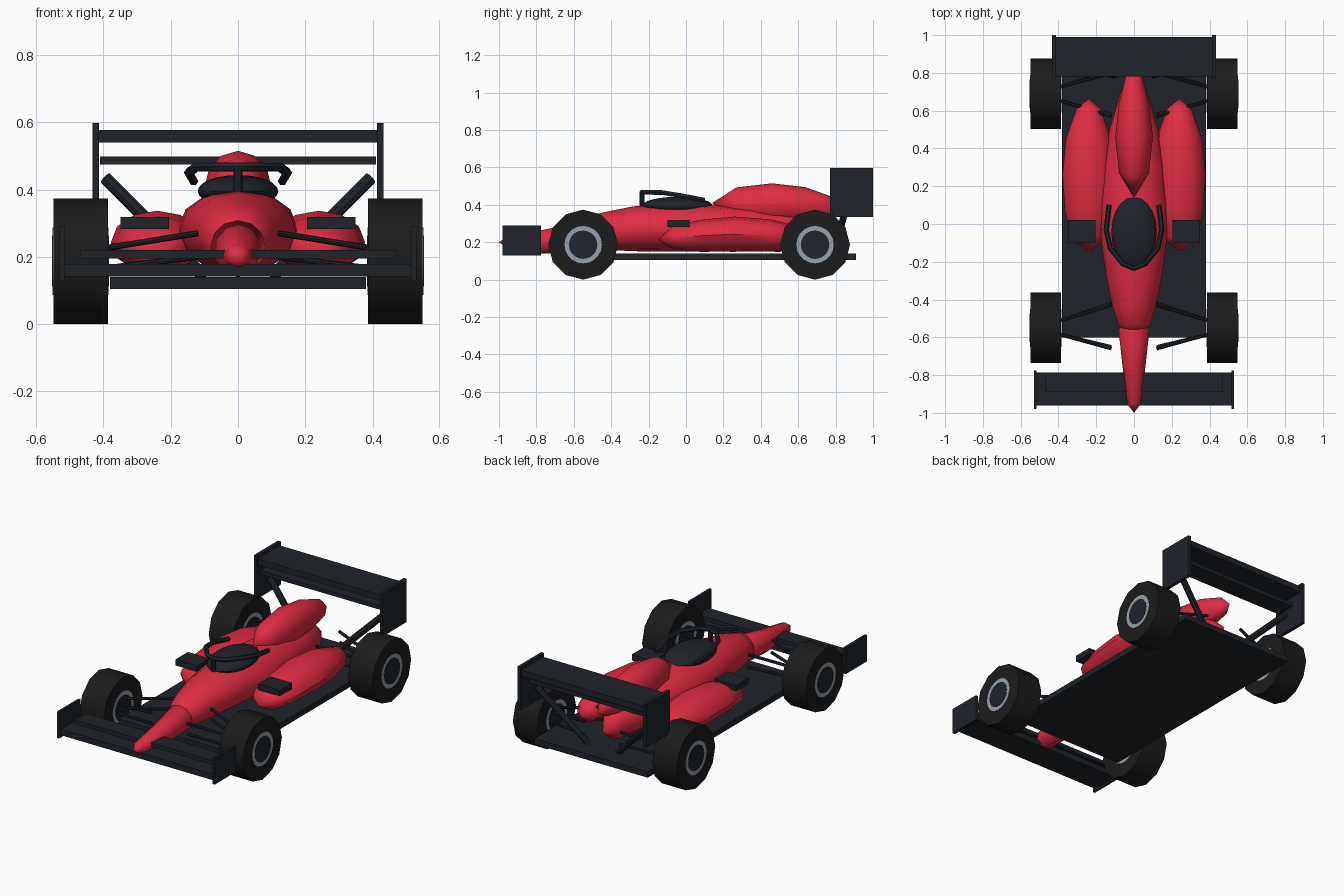
import bpy, bmesh, math
from mathutils import Vector

if "Cube" in bpy.data.objects:
    bpy.data.objects.remove(bpy.data.objects["Cube"])


def material(name, rgb):
    m = bpy.data.materials.new(name)
    m.diffuse_color = (*rgb, 1)
    m.use_nodes = True
    m.node_tree.nodes["Principled BSDF"].inputs["Base Color"].default_value = m.diffuse_color
    return m


RED = material("red_paint", (0.74, 0.025, 0.055))
DARK = material("dark_carbon", (0.014, 0.018, 0.024))
RUBBER = material("rubber", (0.012, 0.012, 0.012))
METAL = material("rim_metal", (0.30, 0.35, 0.42))


def finish(ob, name, mat, smooth=True):
    ob.name = name
    ob.data.materials.append(mat)
    if smooth:
        bpy.ops.object.select_all(action='DESELECT')
        ob.select_set(True)
        bpy.context.view_layer.objects.active = ob
        bpy.ops.object.shade_smooth_by_angle(angle=math.radians(40))
    return ob


def box(name, lo, hi, mat=DARK):
    lo, hi = Vector(lo), Vector(hi)
    bpy.ops.mesh.primitive_cube_add(size=1, location=(lo + hi) / 2)
    ob = bpy.context.object
    for v in ob.data.vertices:
        v.co = Vector(a * b for a, b in zip(v.co, hi - lo))
    return finish(ob, name, mat, False)


def cylinder(name, a, b, r, mat=DARK, sides=8):
    a, b = Vector(a), Vector(b)
    bpy.ops.mesh.primitive_cylinder_add(
        vertices=sides, radius=r, depth=(b - a).length, location=(a + b) / 2,
        rotation=(b - a).to_track_quat('Z', 'Y').to_euler())
    return finish(bpy.context.object, name, mat)


def loft(name, stations, mat=RED, x=0, sides=12):
    """Twelve-sided elliptical rings (y, z, half width, half height); zero width makes a tip."""
    bm = bmesh.new()
    rings = []
    for y, z, w, h in stations:
        n = sides if w > 0 else 1
        angs = [2 * math.pi * i / sides for i in range(n)]
        rings.append([bm.verts.new((x + w * math.sin(t), y, z + h * math.cos(t))) for t in angs])
    for r, s in zip(rings, rings[1:]):
        for i in range(sides):
            j = (i + 1) % sides
            quad = [r[i % len(r)], r[j % len(r)], s[j % len(s)], s[i % len(s)]]
            bm.faces.new(list(dict.fromkeys(quad)))
    bmesh.ops.recalc_face_normals(bm, faces=bm.faces)
    me = bpy.data.meshes.new(name)
    bm.to_mesh(me)
    bm.free()
    ob = bpy.data.objects.new(name, me)
    bpy.context.collection.objects.link(ob)
    return finish(ob, name, mat)


# Floor
box("floor", (-0.38, -0.6, 0.105), (0.38, 0.91, 0.14))

# Bodywork
loft("nose", [(-1.0, 0.20, 0, 0), (-0.95, 0.20, 0.037, 0.036), (-0.76, 0.203, 0.06, 0.064),
              (-0.56, 0.23, 0.082, 0.078), (-0.42, 0.25, 0, 0)])
loft("main_body", [(-0.615, 0.25, 0, 0), (-0.53, 0.25, 0.088, 0.085), (-0.44, 0.26, 0.115, 0.10),
                   (-0.28, 0.272, 0.148, 0.12), (-0.1, 0.277, 0.173, 0.127),
                   (0.1, 0.277, 0.18, 0.128), (0.3, 0.27, 0.165, 0.12), (0.5, 0.257, 0.13, 0.108),
                   (0.7, 0.245, 0.07, 0.09), (0.8, 0.24, 0, 0)])
loft("engine_cover", [(0.14, 0.41, 0, 0), (0.27, 0.40, 0.078, 0.093), (0.46, 0.405, 0.10, 0.11),
                      (0.64, 0.40, 0.08, 0.094), (0.78, 0.385, 0.045, 0.058), (0.85, 0.37, 0, 0)])

# Cockpit
bpy.ops.mesh.primitive_uv_sphere_add(segments=20, ring_count=12, location=(0, -0.045, 0.395))
cockpit = bpy.context.object
for v in cockpit.data.vertices:
    v.co = (v.co.x * 0.12, v.co.y * 0.188, v.co.z * 0.048)
finish(cockpit, "cockpit", DARK)

# Safety hoop around the cockpit
half = [(0.132, 0.10, 0.425), (0.147, -0.03, 0.45), (0.125, -0.13, 0.466), (0.06, -0.21, 0.467)]
path = half + [(0, -0.235, 0.467)] + [(-x, y, z) for x, y, z in reversed(half)]
curve = bpy.data.curves.new("hoop", 'CURVE')
curve.dimensions = '3D'
curve.bevel_depth = 0.014
curve.bevel_resolution = 1
curve.use_fill_caps = True
spline = curve.splines.new('POLY')
spline.points.add(len(path) - 1)
for p, co in zip(spline.points, path):
    p.co = (*co, 1)
hoop = bpy.data.objects.new("hoop", curve)
bpy.context.collection.objects.link(hoop)
bpy.ops.object.select_all(action='DESELECT')
hoop.select_set(True)
bpy.context.view_layer.objects.active = hoop
bpy.ops.object.convert(target='MESH')
finish(bpy.context.object, "cockpit_hoop", DARK)
cylinder("hoop_pillar", (0, -0.235, 0.37), (0, -0.235, 0.467), 0.013)

# Wings
box("front_wing_plane", (-0.52, -0.96, 0.142), (0.52, -0.785, 0.178))
box("front_wing_flap", (-0.47, -0.89, 0.195), (0.47, -0.785, 0.22))
box("rear_wing_plane", (-0.42, 0.78, 0.54), (0.42, 0.99, 0.577))
box("rear_wing_lower_plane", (-0.41, 0.80, 0.475), (0.41, 0.92, 0.498))

# Parts repeated on both sides
for side, s in (("right", 1), ("left", -1)):
    def sbox(name, lo, hi):
        xs = sorted((s * lo[0], s * hi[0]))
        box(f"{name}_{side}", (xs[0], *lo[1:]), (xs[1], *hi[1:]))

    def rod(name, a, b, r, mat=DARK, sides=8):
        cylinder(f"{name}_{side}", (s * a[0], *a[1:]), (s * b[0], *b[1:]), r, mat, sides)

    loft(f"side_pod_{side}", [(-0.15, 0.215, 0, 0), (-0.07, 0.225, 0.098, 0.063),
                              (0.08, 0.235, 0.127, 0.085), (0.26, 0.243, 0.138, 0.094),
                              (0.45, 0.237, 0.122, 0.085), (0.61, 0.225, 0.065, 0.06),
                              (0.665, 0.22, 0, 0)], x=s * 0.24)
    sbox("mirror", (0.205, -0.10, 0.282), (0.35, 0.02, 0.318))
    sbox("front_end_plate", (0.515, -0.98, 0.13), (0.53, -0.775, 0.29))
    sbox("rear_end_plate", (0.413, 0.77, 0.335), (0.433, 1.0, 0.597))
    rod("rear_wing_strut", (0.395, 0.87, 0.435), (0.10, 0.79, 0.14), 0.019)

    # Wheels with rims, and two pairs of suspension arms each
    for end, y, inner in (("front", -0.55, (-0.66, -0.43)), ("rear", 0.69, (0.57, 0.80))):
        c = 0.187
        rod(f"{end}_tyre", (0.387, y, c), (0.549, y, c), 0.187, RUBBER, 12)
        rod(f"{end}_rim", (0.385, y, c), (0.551, y, c), 0.10, METAL, 20)
        rod(f"{end}_hub", (0.383, y, c), (0.553, y, c), 0.076, DARK, 20)
        for k, yi in enumerate(inner):
            yo = y + (yi - y) * 0.3
            rod(f"{end}_upper_arm_{k}", (0.12, yi, 0.27), (0.40, yo, 0.225), 0.009)
            rod(f"{end}_lower_arm_{k}", (0.12, yi + 0.01, 0.20), (0.40, yo, 0.165), 0.009)
